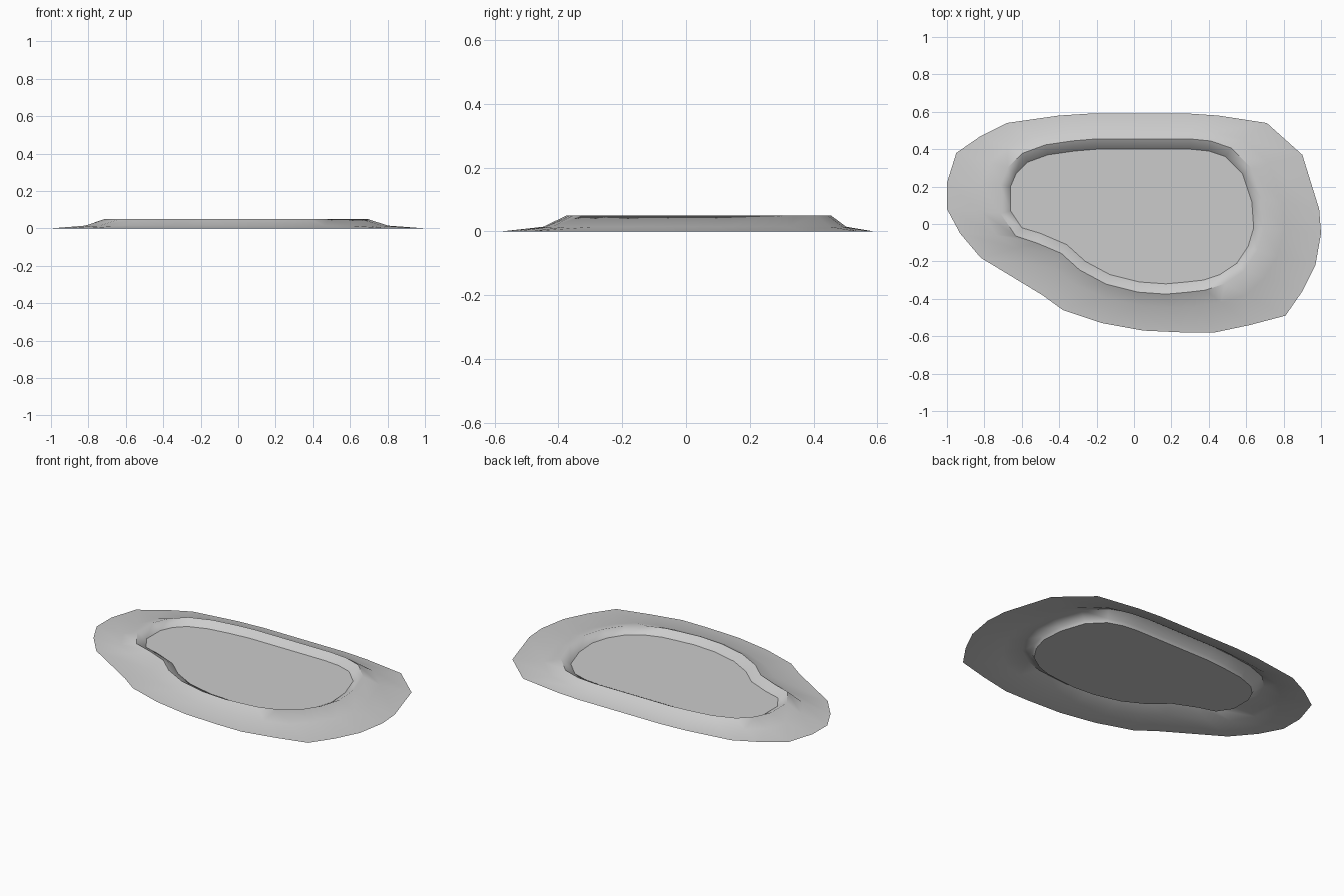
import bpy
import bmesh
import math
from mathutils import Vector

cube = bpy.data.objects.get("Cube")
if cube:
    bpy.data.objects.remove(cube, do_unlink=True)

# Matching points around the pond: outer bank edge (x, y), waterline (x, y)
OUTLINE = [
    (-1, .22, -.66, .2), (-.95, .38, -.63, .27), (-.82, .47, -.57, .33),
    (-.68, .54, -.46, .37), (-.4, .58, -.32, .39), (-.24, .59, -.2, .4),
    (.3, .59, .3, .4), (.45, .58, .4, .39), (.71, .54, .49, .36),
    (.9, .37, .58, .27), (.99, .08, .63, .12), (1, -.05, .64, -.02),
    (.97, -.22, .61, -.12), (.9, -.36, .55, -.21), (.81, -.49, .46, -.27),
    (.62, -.54, .37, -.3), (.43, -.58, .28, -.31), (.27, -.58, .17, -.32),
    (.05, -.57, .03, -.31), (-.17, -.53, -.13, -.27), (-.38, -.46, -.26, -.2),
    (-.49, -.38, -.36, -.11), (-.82, -.18, -.5, -.05), (-.93, -.05, -.6, -.02),
    (-1, .08, -.66, .07),
]
WATER_Z = 0.02
CREST_Z = 0.05
outer = [Vector(p[:2]) for p in OUTLINE]
shore = [Vector(p[2:]) for p in OUTLINE]


def make_material(name, colour):
    mat = bpy.data.materials.new(name)
    mat.use_nodes = True
    mat.diffuse_color = colour
    mat.node_tree.nodes["Principled BSDF"].inputs["Base Color"].default_value = colour
    return mat


def offset(ring, distance):
    """Move a clockwise ring outward along its corner normals."""
    moved = []
    for i, point in enumerate(ring):
        along = ring[(i + 1) % len(ring)] - ring[i - 1]
        moved.append(point + Vector((-along.y, along.x)).normalized() * distance)
    return moved


def blend(ring_a, ring_b, factor):
    return [a.lerp(b, factor) for a, b in zip(ring_a, ring_b)]


def build(name, rings, material, cap=False):
    """Bridge rings from outside to inside, optionally closing the last one."""
    bm = bmesh.new()
    loops = [[bm.verts.new((p.x, p.y, z)) for p in ring] for ring, z in rings]
    count = len(loops[0])
    for out, inner in zip(loops, loops[1:]):
        for i in range(count):
            j = (i + 1) % count
            bm.faces.new((out[j], out[i], inner[i], inner[j]))
    if cap:
        bm.faces.new(list(reversed(loops[-1])))
    mesh = bpy.data.meshes.new(name)
    bm.to_mesh(mesh)
    bm.free()
    mesh.materials.append(material)
    obj = bpy.data.objects.new(name, mesh)
    bpy.context.collection.objects.link(obj)
    return obj


grey = make_material("plain grey", (0.6, 0.6, 0.6, 1))

# Raised bank: thin skirt, steep shoulder, crest, inner slope and pond bed
crest = offset(shore, 0.055)
shoulder = blend(crest, outer, 0.35)
bank = build("pond_bank", [
    (outer, 0),
    (shoulder, 0.015),
    (crest, CREST_Z),
    (shore, WATER_Z),
    (offset(shore, -0.01), 0),
], grey, cap=True)

# Flat water surface resting against the inner slope
build("water_surface", [(shore, WATER_Z)], grey, cap=True)

# Soft bank with a crisp edge where the wall meets the bed
bpy.ops.object.select_all(action="DESELECT")
bank.select_set(True)
bpy.context.view_layer.objects.active = bank
bpy.ops.object.shade_smooth_by_angle(angle=math.radians(50))
